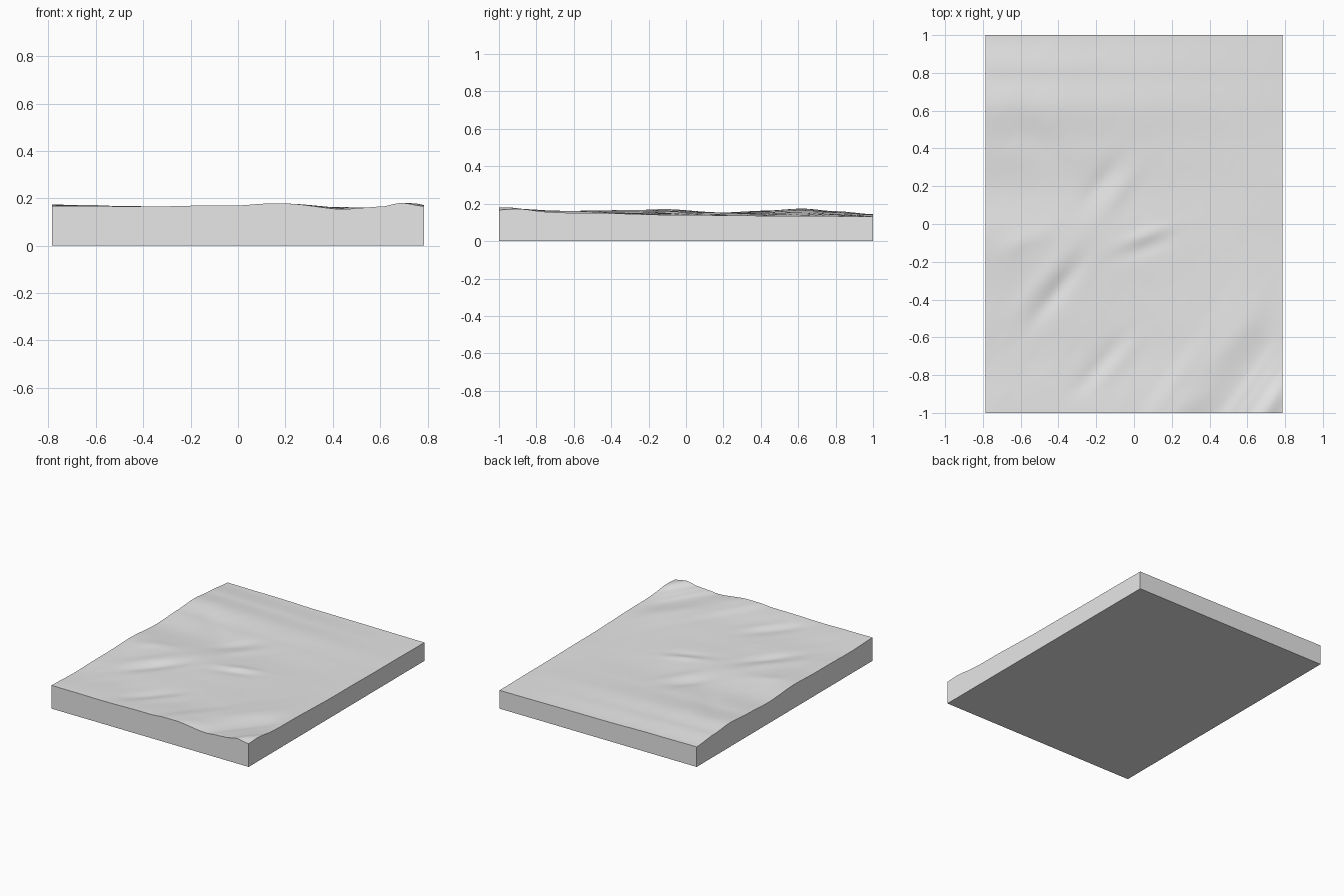
import bpy, bmesh, math
from mathutils import noise, Vector

cube = bpy.data.objects.get("Cube")
if cube:
    bpy.data.objects.remove(cube, do_unlink=True)

HX, HY = 0.785, 1.0
NX, NY = 110, 140

# Edge height profiles as (position, height)
FRONT = [(-.785, .168), (-.4, .166), (0, .17), (.12, .177), (.2, .177), (.45, .154),
         (.52, .16), (.6, .165), (.69, .18), (.785, .167)]
BACK = [(-.785, .144), (-.5, .143), (0, .136), (.785, .132)]
RIGHT = [(-1, .167), (-.6, .152), (0, .139), (.6, .134), (1, .132)]
LEFT = [(-1, .168), (-.7, .16), (-.4, .163), (-.1, .17), (.2, .153), (.42, .163),
        (.62, .174), (.8, .16), (1, .144)]

# Creases on the land: centre x, y, heading in degrees, half length, half width, height
CREASES = [(-.41, -.36, 52, .20, .045, -.011), (-.48, -.29, 52, .2, .05, .006),
           (-.17, .23, 52, .15, .05, -.007), (-.08, .17, 55, .15, .05, .006),
           (-.19, -.76, 48, .18, .05, -.008), (-.08, -.72, 48, .16, .05, .005),
           (.06, -.06, 20, .14, .035, .006), (.06, -.13, 20, .14, .04, -.005),
           (.38, -.8, 50, .22, .07, -.006), (.5, -.66, 50, .2, .07, .006),
           (-.5, .42, -50, .2, .08, -.006), (-.6, -.1, 25, .15, .05, .004)]


def profile(points, t):
    """Smooth interpolation through the points."""
    for (a, za), (b, zb) in zip(points, points[1:]):
        if t <= b + 1e-6:
            f = (t - a) / (b - a)
            return za + (zb - za) * f * f * (3 - 2 * f)
    return points[-1][1]


def height(x, y):
    u, v = (x + HX) / (2 * HX), (y + HY) / (2 * HY)
    # Front relief runs diagonally and fades towards the middle
    fade = math.exp(-((y + 1) / .5) ** 2)
    shift = max(-HX, min(HX, x - .7 * (y + 1)))
    line = .168 + (.167 - .168) * u
    z = (1 - u) * profile(LEFT, y) + u * profile(RIGHT, y)
    z += fade * (profile(FRONT, shift) - line) * min(1, (1 - u) * 12 + (1 - v) ** 8)
    z += v ** 4 * (profile(BACK, x) - (.144 - .012 * u))
    # Creases and fine roughness stay away from the border
    inner = min(1, 16 * u * (1 - u)) * min(1, 16 * v * (1 - v))
    for cx, cy, angle, length, width, h in CREASES:
        c, s = math.cos(math.radians(angle)), math.sin(math.radians(angle))
        along = ((x - cx) * c + (y - cy) * s) / length
        across = ((y - cy) * c - (x - cx) * s) / width
        z += inner * h * math.exp(-along * along - across * across)
    rough = noise.fractal(Vector((x * 4 - y * 2.5, (x + y) * 2, 3)), 1, 2, 3)
    return z + .0018 * rough * (1 - u * .7) * (1 - v * .5)


# Terrain slab: gridded land, straight skirt and flat underside
bm = bmesh.new()
bmesh.ops.create_grid(bm, x_segments=NX, y_segments=NY, size=1)
for vert in bm.verts:
    vert.co.x *= HX
    vert.co.z = height(vert.co.x, vert.co.y)
border = [e for e in bm.edges if e.is_boundary]
skirt = bmesh.ops.extrude_edge_only(bm, edges=border)["geom"]
for item in skirt:
    if isinstance(item, bmesh.types.BMVert):
        item.co.z = 0
bmesh.ops.contextual_create(bm, geom=[e for e in bm.edges if e.is_boundary])
bmesh.ops.recalc_face_normals(bm, faces=bm.faces)

mesh = bpy.data.meshes.new("terrain_slab")
bm.to_mesh(mesh)
bm.free()
slab = bpy.data.objects.new("terrain_slab", mesh)
bpy.context.collection.objects.link(slab)

# Single plain grey
grey = bpy.data.materials.new("plain_grey")
grey.use_nodes = True
colour = (.8, .8, .8, 1)
grey.diffuse_color = colour
grey.node_tree.nodes["Principled BSDF"].inputs["Base Color"].default_value = colour
mesh.materials.append(grey)

bpy.ops.object.select_all(action="DESELECT")
slab.select_set(True)
bpy.context.view_layer.objects.active = slab
bpy.ops.object.shade_smooth_by_angle(angle=math.radians(40))
